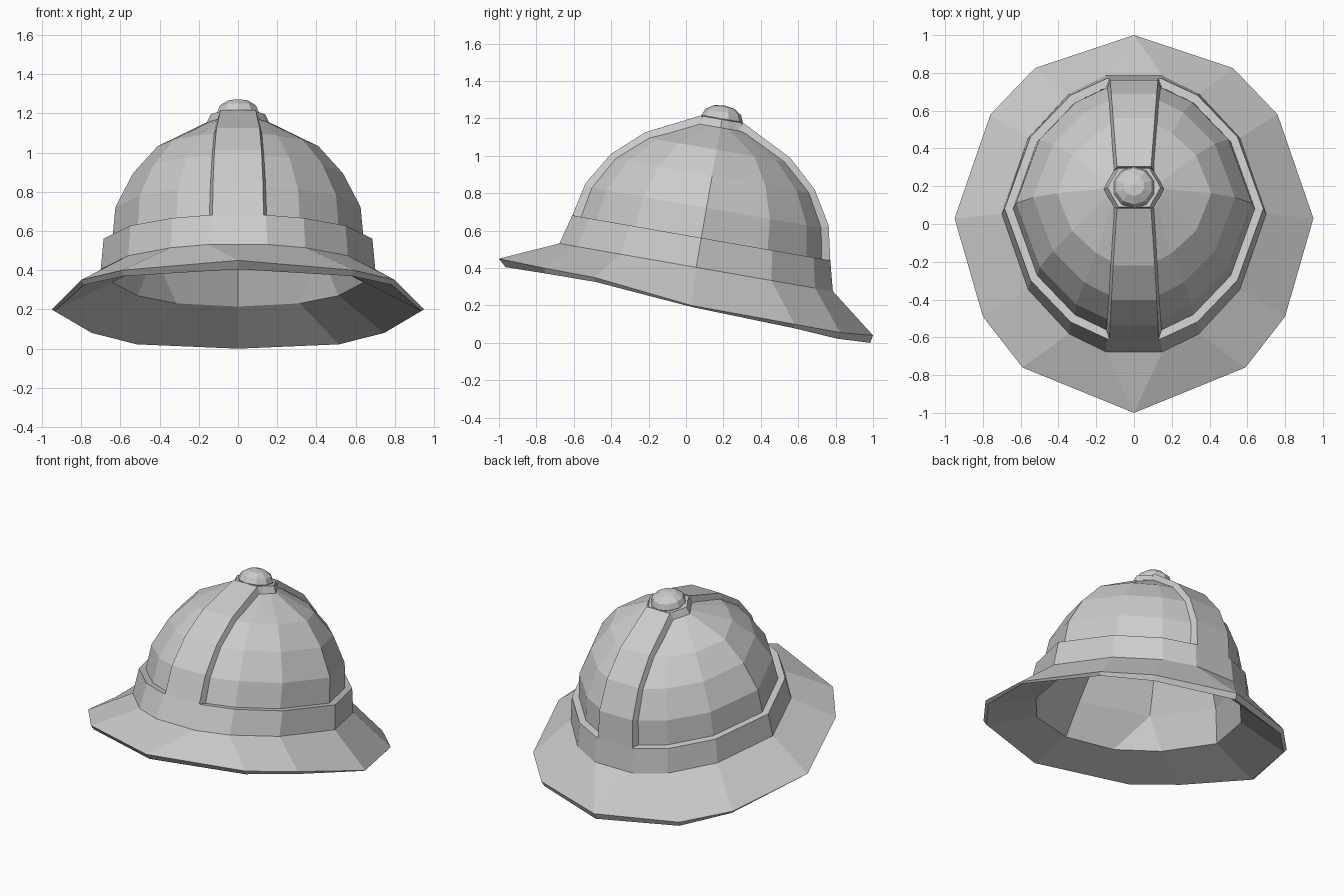
import bpy, bmesh, math
from mathutils import Matrix, Vector

if "Cube" in bpy.data.objects:
    bpy.data.objects.remove(bpy.data.objects["Cube"])

# The whole helmet leans back: build upright around its axis, then tilt
TILT = Matrix.Rotation(math.radians(-9.9), 4, 'X') @ Matrix.Translation((0, -0.016, 0))


def mirrored(half):
    """Right half of a ring (front to back) -> closed ring."""
    return half + [(-x, y, z) for x, y, z in reversed(half)]


def tilt(ring):
    return [TILT @ Vector(p) for p in ring]


def quadrant(front, side):
    """Closed ring from its front right quarter and the point at the side."""
    back = [(x, -y, z) for x, y, z in reversed(front)]
    return tilt(mirrored(front + [side] + back))


def ring(rx, ry, z, strap_x):
    """14-point ring; strap_x = half width of the flat front and back."""
    return quadrant([(strap_x, -ry, z), (0.49 * rx, -0.87 * ry, z), (0.80 * rx, -0.55 * ry, z)],
                    (rx, 0, z))


def octagon(rx, ry, z):
    """Eight-sided ring for the lining, with doubled points that merge."""
    d = (0.707 * rx, -0.707 * ry, z)
    return quadrant([(0, -ry, z), d, d], (rx, 0, z))


def hexring(s, z):
    """Six-sided ring round the crown, carrying 14 points."""
    return quadrant([(0.095 * s, -0.12 * s, z), (0.115 * s, -0.08 * s, z), (0.14 * s, -0.04 * s, z)],
                    (0.16 * s, 0, z))


def loft(name, rings):
    """Skin a list of rings, cap both ends, flat shaded."""
    bm = bmesh.new()
    rows = [[bm.verts.new(p) for p in r] for r in rings]
    n = len(rows[0])
    for a, b in zip(rows, rows[1:]):
        for i in range(n):
            j = (i + 1) % n
            bm.faces.new((a[i], a[j], b[j], b[i]))
    bm.faces.new(rows[0][::-1])
    bm.faces.new(rows[-1])
    bmesh.ops.remove_doubles(bm, verts=bm.verts, dist=0.0005)
    bmesh.ops.recalc_face_normals(bm, faces=bm.faces)
    me = bpy.data.meshes.new(name)
    bm.to_mesh(me)
    bm.free()
    ob = bpy.data.objects.new(name, me)
    bpy.context.collection.objects.link(ob)
    return ob


# Brim edge, upper and lower line
brim_top = mirrored([(0, -1, .45), (.59, -.76, .40), (.80, -.49, .35), (.95, .03, .20),
                     (.76, .58, .10), (.525, .825, .055), (0, 1, .04)])
brim_low = mirrored([(0, -.965, .405), (.58, -.745, .37), (.785, -.48, .325), (.935, .03, .192),
                     (.745, .57, .08), (.515, .81, .022), (0, .985, 0)])

# Hollow shell: lining from the crown down, round the brim, up the band and dome
lining = [(.15, .13, 1.12), (.47, .455, .90), (.60, .62, .56)]
outside = [(.70, .742, .407, .15), (.685, .70, .567, .142), (.64, .655, .567, .14),
           (.625, .625, .73, .135), (.535, .525, .905, .13), (.41, .37, 1.045, .115)]
loft("helmet_shell",
     [octagon(*r) for r in lining] + [ring(.64, .715, .34, 0), brim_low, brim_top]
     + [ring(*r) for r in outside] + [hexring(1.04, 1.165)])

# Raised straps over the dome, front and back: (half width, radius, height)
strap = [(.13, .70, .567), (.127, .66, .748), (.12, .553, .926),
         (.11, .395, 1.07), (.09, .112, 1.213)]
for name, s in (("front_strap", -1), ("back_strap", 1)):
    sections = []
    for i, (w, r, z) in enumerate(strap):
        a = math.radians(5 + 17 * i)          # direction of the surface
        ri, zi = r - 0.06 * math.cos(a), z - 0.06 * math.sin(a)
        if i == 0:
            zi = z
        sections.append(tilt([(-w, s * r, z), (w, s * r, z),
                              (w + .02, s * ri, zi), (-w - .02, s * ri, zi)]))
    loft(name, sections)

# Raised plate at the crown
loft("crown_plate", [hexring(1.04, 1.15), hexring(0.87, 1.21)])

# Top knob
bm = bmesh.new()
bmesh.ops.create_uvsphere(bm, u_segments=10, v_segments=6, radius=0.112)
bmesh.ops.transform(bm, verts=bm.verts,
                    matrix=TILT @ Matrix.Translation((0, 0, 1.214)) @ Matrix.Diagonal((1, 1, .65, 1)))
me = bpy.data.meshes.new("top_knob")
bm.to_mesh(me)
bm.free()
bpy.context.collection.objects.link(bpy.data.objects.new("top_knob", me))
